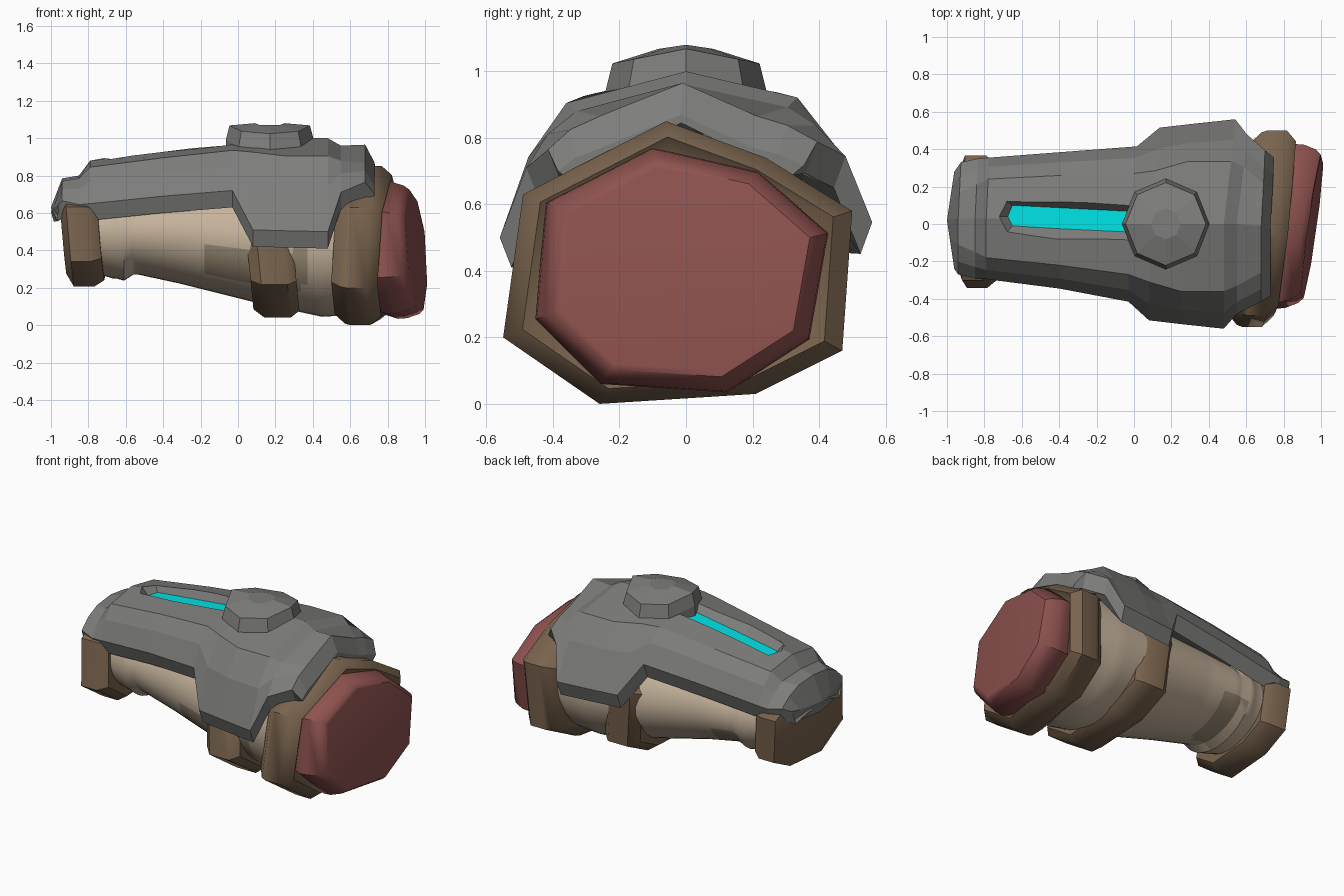
import bpy, bmesh, math

if "Cube" in bpy.data.objects:
    bpy.data.objects.remove(bpy.data.objects["Cube"])


def material(name, rgb):
    m = bpy.data.materials.new(name)
    m.diffuse_color = (*rgb, 1)
    m.use_nodes = True
    m.node_tree.nodes["Principled BSDF"].inputs["Base Color"].default_value = m.diffuse_color
    return m


GREY = material("grey_metal", (0.205, 0.205, 0.198))
BROWN = material("brown_leather", (0.19, 0.125, 0.075))
BEIGE = material("beige_cloth", (0.56, 0.45, 0.33))
TAN = material("worn_cloth", (0.33, 0.26, 0.18))
RED = material("red_padding", (0.27, 0.085, 0.078))
CYAN = material("cyan_glow", (0.0, 0.83, 0.86))


def finish(name, bm, *mats):
    mesh = bpy.data.meshes.new(name)
    bm.to_mesh(mesh)
    bm.free()
    ob = bpy.data.objects.new(name, mesh)
    bpy.context.collection.objects.link(ob)
    for m in mats:
        mesh.materials.append(m)
    return ob


def smooth(ob, degrees):
    bpy.ops.object.select_all(action='DESELECT')
    ob.select_set(True)
    bpy.context.view_layer.objects.active = ob
    bpy.ops.object.shade_smooth_by_angle(angle=math.radians(degrees))


def loft(name, rings, *mats):
    """Closed solid skinned through rings of equal point count."""
    bm = bmesh.new()
    rows = [[bm.verts.new(p) for p in r] for r in rings]
    n = len(rows[0])
    for a, b in zip(rows, rows[1:]):
        for j in range(n):
            k = (j + 1) % n
            bm.faces.new((a[j], a[k], b[k], b[j]))
    bm.faces.new(rows[0])
    bm.faces.new(rows[-1])
    bmesh.ops.recalc_face_normals(bm, faces=bm.faces)
    return finish(name, bm, *mats)


def collar(name, outline, centre, steps, tilt, mat):
    """Faceted ring: steps are (x, scale), tilt leans x with y and z."""
    cy, cz = centre
    rings = []
    for x, s in steps:
        pts = [(cy + (y - cy) * s, cz + (z - cz) * s) for y, z in outline]
        rings.append([(x + tilt[0] * y + tilt[1] * (z - cz), y, z) for y, z in pts])
    ob = loft(name, rings, mat)
    smooth(ob, 42)
    return ob


def resize(outline, s, dy, dz):
    return [(y * s + dy, (z - 0.42) * s + dz) for y, z in outline]


# Leather bands, all from one uneven octagon
OCT = [(-0.55, 0.2), (-0.26, 0.0), (0.21, 0.03), (0.47, 0.16),
       (0.5, 0.58), (0.24, 0.74), (-0.06, 0.85), (-0.49, 0.63)]
collar("elbow_band", OCT, (-0.02, 0.42),
       [(0.56, 0.86), (0.62, 0.98), (0.65, 1.0), (0.755, 1.0), (0.81, 0.89), (0.78, 0.8)],
       (0.11, 0.05), BROWN)
collar("middle_band", resize(OCT, 0.88, 0.01, 0.41), (0.0, 0.41),
       [(0.05, 0.88), (0.105, 1.0), (0.245, 1.0), (0.295, 0.9)], (0.0, -0.1), BROWN)
collar("wrist_band", resize(OCT, 0.675, 0.03, 0.49), (0.03, 0.485),
       [(-0.935, 0.75), (-0.9, 1.0), (-0.79, 1.0), (-0.735, 0.88)], (0.02, -0.09), BROWN)

# Padded cuff at the elbow end
CUFF = [(-0.44, 0.26), (-0.25, 0.07), (0.12, 0.045), (0.36, 0.2),
        (0.415, 0.51), (0.21, 0.69), (-0.1, 0.76), (-0.41, 0.6)]
cuff = collar("elbow_cuff", CUFF, (-0.01, 0.41),
              [(0.72, 0.95), (0.81, 1.03), (0.86, 1.02), (0.925, 0.96), (0.952, 0.9), (0.955, 0.85)],
              (0.14, -0.075), RED)
smooth(cuff, 42)

# Cloth sleeve: x, centre y, centre z, radius y, radius z
KEYS = [(-0.82, 0.03, 0.5, 0.28, 0.24), (-0.72, 0.03, 0.5, 0.29, 0.235),
        (-0.67, 0.03, 0.5, 0.3, 0.25), (-0.65, 0.03, 0.5, 0.31, 0.25),
        (-0.61, 0.03, 0.5, 0.32, 0.262), (-0.56, 0.03, 0.5, 0.31, 0.23),
        (-0.53, 0.03, 0.5, 0.32, 0.23), (-0.3, 0.015, 0.49, 0.35, 0.27),
        (0.1, 0.0, 0.45, 0.42, 0.33), (0.45, 0.0, 0.43, 0.44, 0.385),
        (0.7, 0.0, 0.43, 0.43, 0.37)]
SIDES = 40
rings = []
for a, b in zip(KEYS, KEYS[1:]):
    cuts = max(1, round((b[0] - a[0]) / 0.04))
    for i in range(cuts):
        rings.append([u + (v - u) * i / cuts for u, v in zip(a, b)])
rings.append(KEYS[-1])
sleeve = loft("sleeve", [[(x, cy + ry * math.cos(t * math.tau / SIDES),
                           cz + rz * math.sin(t * math.tau / SIDES)) for t in range(SIDES)]
                         for x, cy, cz, ry, rz in rings], BEIGE, TAN)
for f in sleeve.data.polygons:      # worn patches
    x, y, z = f.center
    side_patch = y < 0 and -0.16 < x < 0.36 and 0.24 - 0.12 * x < z < 0.41
    wrist_patch = y > 0 and -0.6 < x < -0.42 and z < 0.42
    f.material_index = int(side_patch or wrist_patch)
smooth(sleeve, 30)

# Armour plate: x, y offset, crest z, ridge y, ridge z, hem y, hem z
PLATE = [(-0.985, 0.02, 0.565, 0.1, 0.565, 0.23, 0.57),
         (-1.0, 0.02, 0.63, 0.1, 0.63, 0.26, 0.645),
         (-0.94, 0.03, 0.785, 0.14, 0.77, 0.3, 0.665),
         (-0.85, 0.03, 0.8, 0.18, 0.785, 0.32, 0.645),
         (-0.79, 0.03, 0.88, 0.21, 0.845, 0.325, 0.65),
         (-0.4, 0.02, 0.95, 0.24, 0.895, 0.365, 0.69),
         (-0.03, 0.0, 0.98, 0.27, 0.935, 0.415, 0.72),
         (0.08, 0.0, 0.99, 0.31, 0.925, 0.515, 0.51),
         (0.25, 0.0, 1.0, 0.36, 0.905, 0.535, 0.505),
         (0.48, 0.0, 1.0, 0.36, 0.905, 0.56, 0.5),
         (0.55, 0.0, 0.96, 0.33, 0.88, 0.48, 0.71),
         (0.68, -0.01, 0.965, 0.25, 0.865, 0.405, 0.765),
         (0.73, -0.015, 0.87, 0.24, 0.77, 0.37, 0.7)]
rings = []
for i, (x, oy, zc, yr, zr, yh, zh) in enumerate(PLATE):
    end = i in (0, len(PLATE) - 1)
    shoulder = (yr + 0.57 * (yh - yr), zr + 0.4 * (zh - zr))
    half = [(yh - 0.035, zh - (0.01 if i == 0 else 0.025 if end else 0.09)),
            (yh, zh), shoulder, (yr, zr)]
    deep = 0.01 if i == 0 else 0.025 if end or i == 1 else 0.11
    inner = [(0.85 * yr, zr - deep), (0, zc - deep), (-0.85 * yr, zr - deep)]
    section = [(-y, z) for y, z in half] + [(0, zc)] + half[::-1] + inner
    back_shift = 0.11 if -0.1 < x < 0.6 else 0.05
    ring = []
    for j, (y, z) in enumerate(section):
        lean = 0.15 * abs(y) if i < 2 else back_shift * max(y, 0)
        tuck = 0.025 if j in (5, 6) and i > 6 else 0
        ring.append((x + lean, y + oy - tuck, z + 0.15 * max(y - 0.25, 0)))
    rings.append(ring)
plate = loft("armour_plate", rings, GREY)

DEPTH = 0.055


def floor_z(x):
    return 0.885 + 0.13 * (x + 0.75) - DEPTH


# Slot cut into the plate crest
RIM = [(-0.72, 0.04), (-0.68, -0.045), (-0.4, -0.085), (0.02, -0.1), (0.02, 0.11), (-0.69, 0.13)]
BED = [(-0.675, 0.04), (-0.65, -0.01), (-0.4, -0.025), (0.02, -0.045), (0.02, 0.065), (-0.65, 0.1)]
cutter = loft("slot_cutter", [[(x, y, floor_z(x)) for x, y in BED],
                              [(x, y, floor_z(x) + DEPTH) for x, y in RIM],
                              [(x, y, floor_z(x) + 0.12) for x, y in RIM]], GREY)
cutter.hide_render = True
cut = plate.modifiers.new("slot", 'BOOLEAN')
cut.operation = 'DIFFERENCE'
cut.solver = 'EXACT'
cut.object = cutter
bpy.context.view_layer.objects.active = plate
bpy.ops.object.modifier_apply(modifier="slot")
bpy.data.objects.remove(cutter)

# Glowing strip on the slot floor
loft("light_strip", [[(x, y, floor_z(x) + h) for x, y in BED] for h in (-0.002, 0.006)], CYAN)


# Eight-sided boss with a folded top
def boss_ring(r, z, fold):
    pts = []
    for k in range(8):
        t = k * math.tau / 8
        x, y = 0.17 + r * math.cos(t), r * 1.03 * math.sin(t)
        pts.append((x, y, z - fold * abs(y)))
    return pts


loft("boss", [boss_ring(0.235, 0.88, 0.1), boss_ring(0.235, 0.99, 0.2),
              boss_ring(0.215, 1.068, 0.2), boss_ring(0.08, 1.08, 0.15)], GREY)
